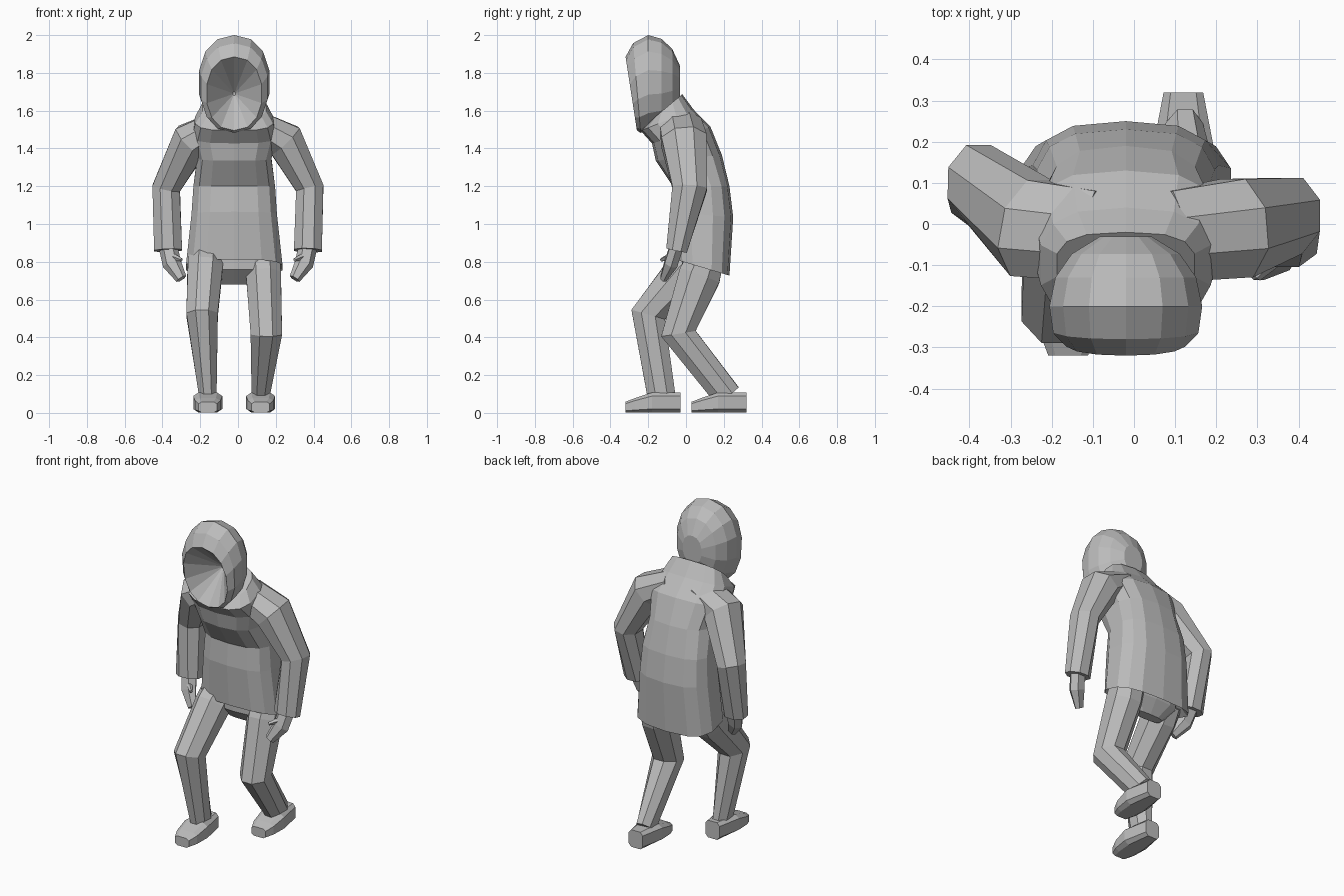
import bpy, bmesh, math
from mathutils import Vector

cube = bpy.data.objects.get("Cube")
if cube:
    bpy.data.objects.remove(cube, do_unlink=True)

grey = bpy.data.materials.new("plain grey")
grey.use_nodes = True
tone = (.5, .5, .5, 1)
grey.diffuse_color = tone
for node in grey.node_tree.nodes:
    if node.type == 'BSDF_PRINCIPLED':
        node.inputs["Base Color"].default_value = tone


def ring(centre, across, along, sides, power=1):
    """Rounded outline around a centre, spanned by two half-axes."""
    points = []
    for i in range(sides):
        angle = math.tau * (i + .5) / sides
        c, s = math.cos(angle), math.sin(angle)
        u = math.copysign(abs(c) ** power, c)
        v = math.copysign(abs(s) ** power, s)
        points.append(Vector(centre) + Vector(across) * u + Vector(along) * v)
    return points


def skin(name, rings):
    """Closed flat-faced surface through a row of outlines."""
    bm = bmesh.new()
    loops = [[bm.verts.new(point) for point in outline] for outline in rings]
    for low, high in zip(loops, loops[1:]):
        for i in range(len(low)):
            bm.faces.new((low[i - 1], low[i], high[i], high[i - 1]))
    bm.faces.new(loops[0])
    bm.faces.new(loops[-1])
    bmesh.ops.recalc_face_normals(bm, faces=bm.faces)
    mesh = bpy.data.meshes.new(name)
    bm.to_mesh(mesh)
    bm.free()
    mesh.materials.append(grey)
    obj = bpy.data.objects.new(name, mesh)
    bpy.context.collection.objects.link(obj)


def limb(name, joints, depths, widths, sides=8):
    """Tube through joints, with mitred outlines."""
    rings = []
    last = len(joints) - 1
    for i, (joint, depth, width) in enumerate(zip(joints, depths, widths)):
        before = joint - joints[max(i - 1, 0)]
        after = joints[min(i + 1, last)] - joint
        direction = (before.normalized() + after.normalized()).normalized()
        forward = Vector((0, 1, 0))
        forward = (forward - direction * forward.dot(direction)).normalized()
        sideways = direction.cross(forward)
        rings.append(ring(joint, forward * depth, sideways * width, sides))
    skin(name, rings)


def level(z, half_width, front, back, tilt=0):
    """Body cross-section; tilt raises the back and lowers the front."""
    return ring((middle, (front + back) / 2, z), (half_width, 0, 0),
                (0, (back - front) / 2, tilt), 14, .7)


middle = -.02

# Jacket body, from the turned-in hem to the neck
jacket = []
for z, half_width, front, back in (
        (.82, .2, 0, .2), (.77, .26, -.06, .23), (1.05, .23, -.08, .25),
        (1.2, .22, -.07, .23), (1.35, .2, -.16, .19), (1.47, .23, -.18, .13),
        (1.55, .21, -.24, .04), (1.62, .17, -.18, -.02)):
    slope = .16 if z > 1.4 else .1
    jacket.append(level(z, half_width, front, back, (z - 1.2) * slope))
skin("jacket_body", jacket)

# Trouser seat
skin("trouser_seat", [level(.68, .1, .06, .12), level(.76, .19, -.02, .17),
                      level(.85, .2, -.02, .18)])

# Hood: a domed back, then the leaning rim and the hollow for the face
hood = []
for degrees in (20, 45, 67, 90):
    bend = math.radians(degrees)
    hood.append((.18 * math.cos(bend) - .2, math.sin(bend), 1.75, 0))
hood += [(-.26, .95, 1.72, -.02), (-.29, .78, 1.69, -.03), (-.12, .04, 1.69, 0)]
skin("hood", [ring((middle, y, z), (.19 * size, 0, 0), (0, lean, .25 * size), 14, .9)
              for y, size, z, lean in hood])


def arm(side, sign, elbow_y, wrist_y):
    """Sleeve, hand and thumb on one side."""
    def place(x, y, z):
        return Vector((sign * x, y, z))

    wrist = place(.37, wrist_y, .86)
    limb(side + "_sleeve",
         [place(.09, -.03, 1.53), place(.25, -.01, 1.44), place(.38, elbow_y, 1.19), wrist],
         (.12, .13, .1, .06), (.08, .11, .08, .08))
    limb(side + "_hand",
         [wrist + place(0, 0, .02), wrist + place(-.02, -.03, -.07),
          wrist + place(-.07, -.07, -.15)],
         (.04, .04, .02), (.05, .05, .03), 6)
    limb(side + "_thumb",
         [wrist + place(-.02, -.03, -.03), wrist + place(-.07, -.08, -.05)],
         (.02, .01), (.02, .01), 5)


def leg(side, sign, hip_y, knee_y, knee_z, ankle_y):
    """Trouser leg and shoe on one side."""
    def place(x, y, z):
        return Vector((middle + sign * x, y, z))

    hip = place(.15, hip_y, .83)
    knee = place(.17, knee_y, knee_z)
    ankle = place(.14, ankle_y, .09)
    limb(side + "_trouser_leg", [hip, hip.lerp(knee, .25), knee, ankle],
         (.1, .12, .1, .08), (.1, .1, .09, .05))
    # Shoe outlines from toe to heel
    skin(side + "_shoe",
         [ring((ankle.x, ankle_y + offset, height / 2), (half_width, 0, 0),
               (0, 0, height / 2), 8, .5)
          for offset, half_width, height in (
              (-.19, .05, .06), (-.14, .07, .08), (-.05, .08, .11), (.1, .05, .11))])


# Stooped walking pose: the left leg trails and the right leg leads
arm("left", 1, .02, -.05)
arm("right", -1, .1, .05)
leg("left", 1, .11, -.04, .42, .22)
leg("right", -1, .07, -.2, .52, -.13)
